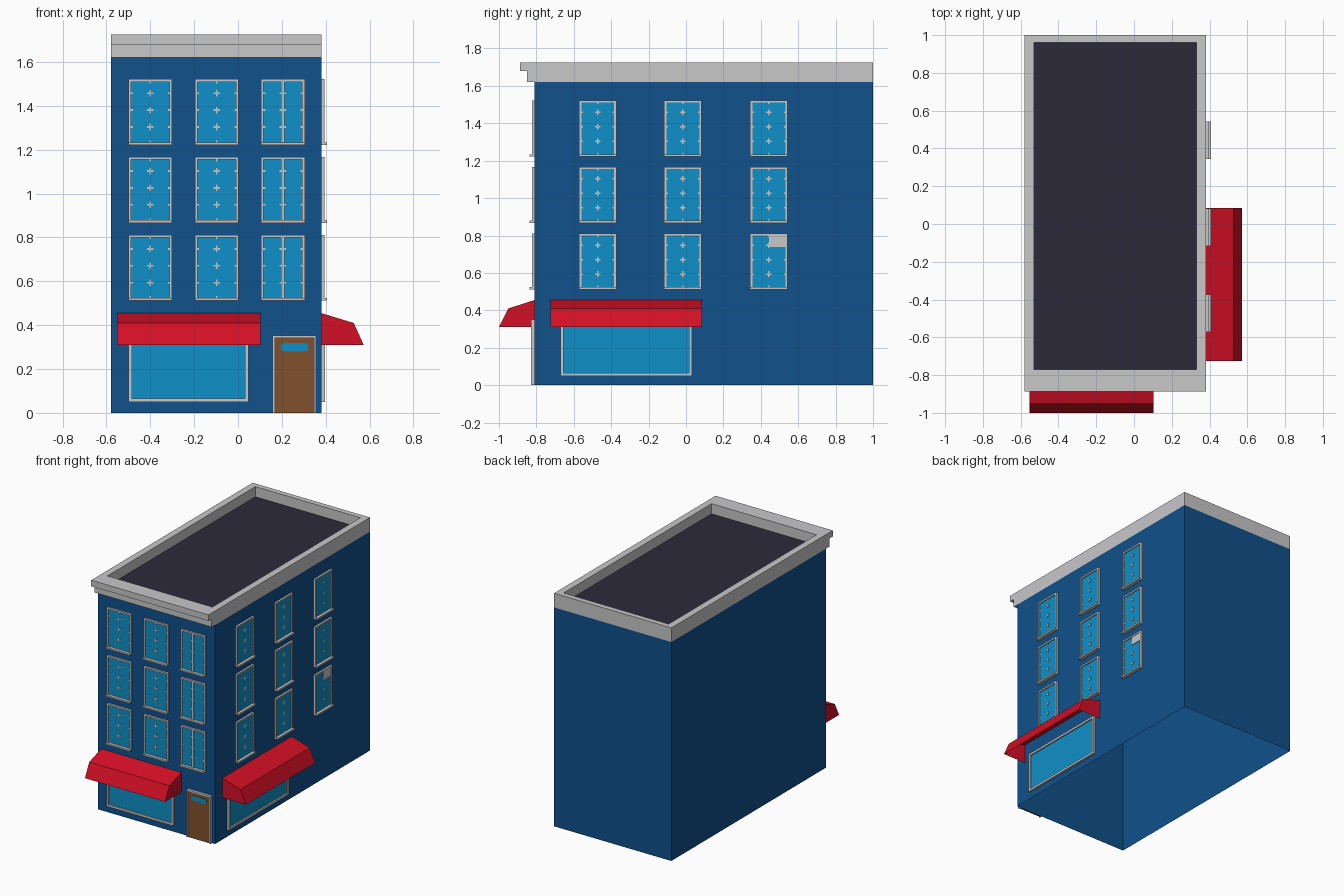
import bpy, bmesh, math

if "Cube" in bpy.data.objects:
    bpy.data.objects.remove(bpy.data.objects["Cube"])

def material(name, rgb):
    m = bpy.data.materials.new(name)
    m.diffuse_color = (*rgb, 1)
    m.use_nodes = True
    m.node_tree.nodes["Principled BSDF"].inputs["Base Color"].default_value = m.diffuse_color
    return m

BLUE = material("wall blue", (0.005, 0.082, 0.26))
GLASS = material("window blue", (0.005, 0.28, 0.58))
GREY = material("trim grey", (0.58, 0.58, 0.59))
ROOF = material("roof dark", (0.026, 0.023, 0.042))
BROWN = material("door brown", (0.22, 0.08, 0.025))
RED = material("awning red", (0.65, 0.005, 0.018))

X0, X1, Y0, Y1 = -0.58, 0.38, -0.81, 1.0
WALL_TOP, TOP = 1.62, 1.725

# Facade mappings: u along the wall, d outward, z up
def front(u, d, z): return (u, Y0 - d, z)
def right(u, d, z): return (X1 + d, u, z)
def world(x, y, z): return (x, y, z)

def finish(bm, name, mats):
    me = bpy.data.meshes.new(name)
    bm.to_mesh(me)
    bm.free()
    for m in mats:
        me.materials.append(m)
    ob = bpy.data.objects.new(name, me)
    bpy.context.collection.objects.link(ob)
    return ob

def plate(bm, place, pts, d, mat=0):
    """Counter-clockwise outline on a wall raised by d, with no back face."""
    back = [bm.verts.new(place(u, 0, z)) for u, z in pts]
    face = [bm.verts.new(place(u, d, z)) for u, z in pts]
    bm.faces.new(face).material_index = mat
    n = len(pts)
    for i in range(n):
        j = (i + 1) % n
        bm.faces.new((back[i], back[j], face[j], face[i])).material_index = mat

def bar(bm, place, u0, u1, z0, z1, d, mat=0):
    plate(bm, place, [(u0, z0), (u1, z0), (u1, z1), (u0, z1)], d, mat)

def frame(bm, place, u0, u1, z0, z1, w, d, mat):
    bar(bm, place, u0, u0 + w, z0, z1, d, mat)
    bar(bm, place, u1 - w, u1, z0, z1, d, mat)
    bar(bm, place, u0 + w, u1 - w, z0, z0 + w, d, mat)
    bar(bm, place, u0 + w, u1 - w, z1 - w, z1, d, mat)

def window(name, place, u0, z0, w=0.2, h=0.3, mullion=False, blank=False):
    bm = bmesh.new()
    u1, z1, uc = u0 + w, z0 + h, u0 + w / 2
    bar(bm, place, u0 + .01, u1 - .01, z0 + .01, z1 - .01, 0.006, 0)
    frame(bm, place, u0, u1, z0, z1, 0.012, 0.014, 1)
    # projecting sill
    bar(bm, place, u0, u1, z0, z0 + 0.012, 0.027, 1)
    # small crosses where the panes meet, and ticks on the frame
    for i in range(3):
        zc = z0 + 0.082 + i * 0.077
        bar(bm, place, uc - .015, uc + .015, zc - .004, zc + .004, 0.008, 1)
        bar(bm, place, uc - .004, uc + .004, zc - .015, zc + .015, 0.0085, 1)
        bar(bm, place, u0 + .01, u0 + .02, zc - .004, zc + .004, 0.008, 1)
        bar(bm, place, u1 - .02, u1 - .01, zc - .004, zc + .004, 0.008, 1)
    for za in (z0 + .01, z1 - .02):
        bar(bm, place, uc - .004, uc + .004, za, za + .01, 0.008, 1)
    if mullion:
        bar(bm, place, uc - .008, uc + .008, z0, z1, 0.014, 1)
    if blank:
        bar(bm, place, uc, u1 - .01, z1 - .073, z1 - .01, 0.010, 1)
    finish(bm, name, [GLASS, GREY])

def shop_window(name, place, u0, u1):
    bm = bmesh.new()
    bar(bm, place, u0 + .01, u1 - .01, 0.06, 0.34, 0.006, 0)
    frame(bm, place, u0, u1, 0.05, 0.35, 0.016, 0.016, 1)
    finish(bm, name, [GLASS, GREY])

def awning(name, place, u0, u1, reach, knee):
    """Canopy with closed ends, open underneath and against the wall."""
    bm = bmesh.new()
    prof = [(0, 0.455), (knee, 0.41), (reach, 0.31), (0, 0.31)]
    a = [bm.verts.new(place(u0, d, z)) for d, z in prof]
    b = [bm.verts.new(place(u1, d, z)) for d, z in prof]
    bm.faces.new(a[::-1])
    bm.faces.new(b)
    for i in range(2):
        bm.faces.new((a[i], a[i + 1], b[i + 1], b[i]))
    bmesh.ops.recalc_face_normals(bm, faces=bm.faces)
    finish(bm, name, [RED])

# Walls: open shell below the parapet
bm = bmesh.new()
corners = [(X0, Y0), (X1, Y0), (X1, Y1), (X0, Y1)]
lo = [bm.verts.new((x, y, 0)) for x, y in corners]
hi = [bm.verts.new((x, y, WALL_TOP)) for x, y in corners]
for i in range(4):
    j = (i + 1) % 4
    bm.faces.new((lo[i], lo[j], hi[j], hi[i]))
finish(bm, "walls", [BLUE])

# Parapet: stacked outlines, stepped forward at the front, then down to the roof
rings = [(X0, X1, Y0, Y1, WALL_TOP), (X0, X1, -0.85, Y1, WALL_TOP),
         (X0, X1, -0.85, Y1, 1.68), (X0, X1, -0.888, Y1, 1.68),
         (X0, X1, -0.888, Y1, TOP), (-0.53, 0.33, -0.77, 0.96, TOP),
         (-0.53, 0.33, -0.77, 0.96, 1.65)]
bm = bmesh.new()
loops = [[bm.verts.new(p) for p in ((a, c, z), (b, c, z), (b, d, z), (a, d, z))]
         for a, b, c, d, z in rings]
for p, q in zip(loops, loops[1:]):
    for i in range(4):
        j = (i + 1) % 4
        bm.faces.new((p[i], p[j], q[j], q[i]))
bmesh.ops.remove_doubles(bm, verts=bm.verts, dist=1e-5)
finish(bm, "parapet", [GREY])

# Flat roof
bm = bmesh.new()
bm.faces.new([bm.verts.new((x, y, 1.65)) for x, y in
              ((-0.53, -0.77), (0.33, -0.77), (0.33, 0.96), (-0.53, 0.96))])
finish(bm, "roof", [ROOF])

# Upper windows, three floors on both facades
for row, z in enumerate((0.512, 0.867, 1.222)):
    for col, (uf, ur) in enumerate(((-0.5, -0.572), (-0.197, -0.117), (0.105, 0.343))):
        window(f"front_window_{row}_{col}", front, uf, z, mullion=col == 2)
        window(f"side_window_{row}_{col}", right, ur, z, blank=(row == 0 and col == 2))

# Shop windows and awnings
shop_window("front_shop_window", front, -0.5, 0.047)
shop_window("side_shop_window", right, -0.672, 0.032)
awning("front_awning", front, -0.553, 0.103, 0.19, 0.14)
awning("side_awning", right, -0.725, 0.085, 0.193, 0.148)

# Door with frame and rounded light
bm = bmesh.new()
bar(bm, front, 0.165, 0.35, 0, 0.345, 0.013, 0)
bar(bm, front, 0.158, 0.168, 0, 0.352, 0.02, 1)
bar(bm, front, 0.346, 0.356, 0, 0.352, 0.02, 1)
bar(bm, front, 0.168, 0.346, 0.342, 0.352, 0.02, 1)
pill = []
for uc, start in ((0.303, -90), (0.213, 90)):
    for k in range(7):
        t = math.radians(start + 30 * k)
        pill.append((uc + 0.019 * math.cos(t), 0.299 + 0.019 * math.sin(t)))
plate(bm, front, pill, 0.016, 2)
finish(bm, "door", [BROWN, GREY, GLASS])
